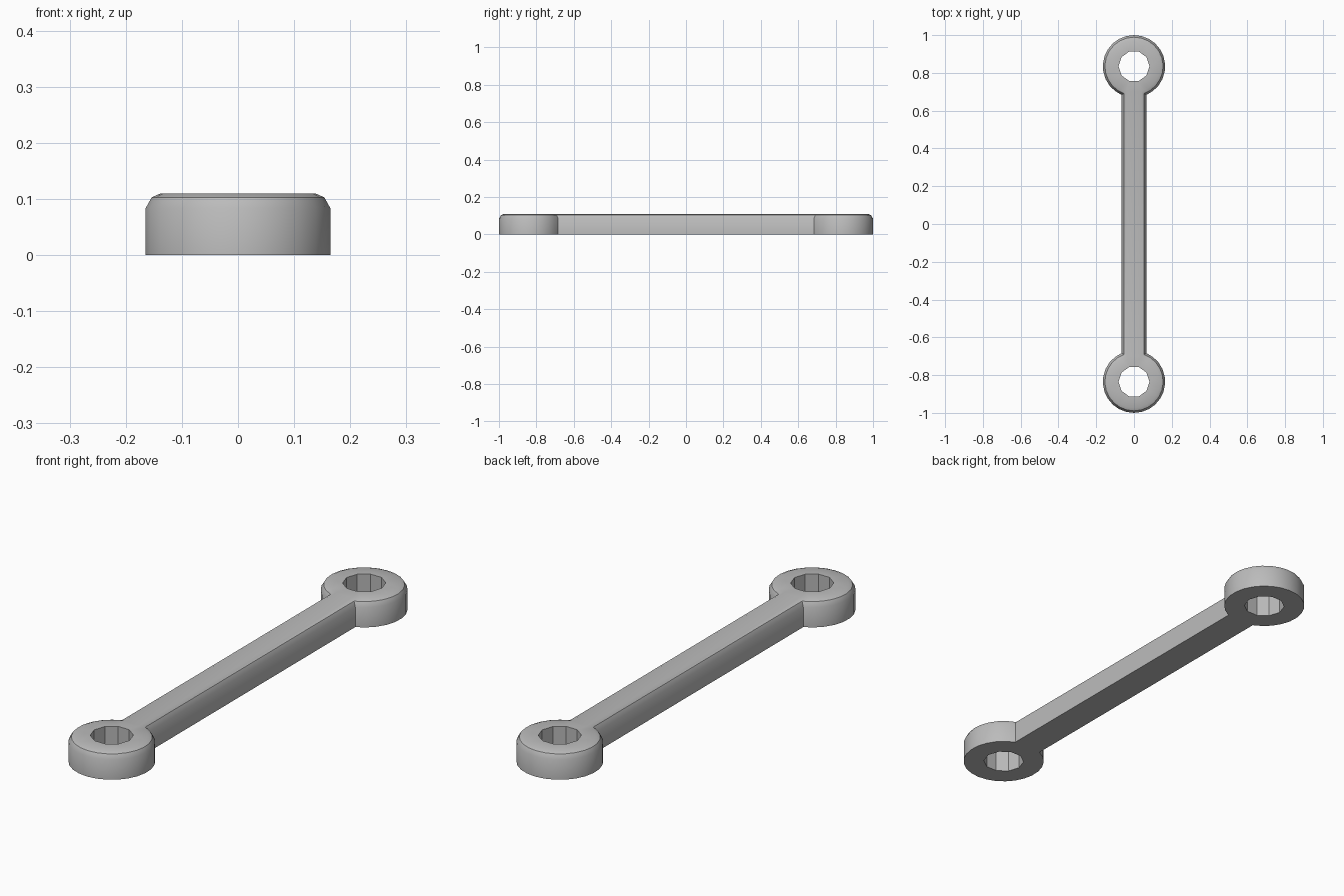
import bpy, bmesh
from math import asin, cos, sin, pi, radians

if "Cube" in bpy.data.objects:
    bpy.data.objects.remove(bpy.data.objects["Cube"])

RING_Y, RING_R, BAR_W, HOLE_R, TOP = 0.835, 0.165, 0.065, 0.082, 0.11
ARC_STEPS, HOLE_SIDES = 22, 10
# (inset, height) of each layer, from the base up over the rounded top edge
LAYERS = [(0, 0), (0, 0.084), (0.011, 0.103), (0.027, TOP)]

bm = bmesh.new()


def outline(inset, z):
    """Two ring arcs joined by the straight bar."""
    r, w = RING_R - inset, BAR_W - inset
    gap = asin(w / r)
    verts = []
    for side in (1, -1):
        for i in range(ARC_STEPS + 1):
            a = -pi / 2 + gap + (2 * pi - 2 * gap) * i / ARC_STEPS
            verts.append(bm.verts.new((side * r * cos(a),
                                       side * (RING_Y + r * sin(a)), z)))
    return verts


def hole(side, z):
    return [bm.verts.new((HOLE_R * cos(2 * pi * i / HOLE_SIDES),
                          side * RING_Y + HOLE_R * sin(2 * pi * i / HOLE_SIDES), z))
            for i in range(HOLE_SIDES)]


def bridge(low, high):
    n = len(low)
    for i in range(n):
        j = (i + 1) % n
        bm.faces.new((low[i], low[j], high[j], high[i]))


def cap(loops):
    """Fill the flat face between the outline and both holes."""
    edges = [bm.edges.get((l[i - 1], l[i])) for l in loops for i in range(len(l))]
    bmesh.ops.triangle_fill(bm, use_beauty=True, edges=edges)


# Outer wall and rounded top edge
rims = [outline(*layer) for layer in LAYERS]
for low, high in zip(rims, rims[1:]):
    bridge(low, high)

# Faceted through holes
bottoms = [hole(s, 0) for s in (1, -1)]
tops = [hole(s, TOP) for s in (1, -1)]
for low, high in zip(bottoms, tops):
    bridge(low, high)

# Flat bottom and top
cap([rims[0]] + bottoms)
cap([rims[-1]] + tops)
bmesh.ops.recalc_face_normals(bm, faces=bm.faces)

mesh = bpy.data.meshes.new("link_bar")
bm.to_mesh(mesh)
bm.free()
link = bpy.data.objects.new("link_bar", mesh)
bpy.context.collection.objects.link(link)

# Plain grey material
grey = bpy.data.materials.new("plain grey")
grey.use_nodes = True
colour = (0.5, 0.5, 0.5, 1)
grey.diffuse_color = colour
grey.node_tree.nodes["Principled BSDF"].inputs["Base Color"].default_value = colour
mesh.materials.append(grey)

# Smooth outer walls, crisp holes
bpy.ops.object.select_all(action="DESELECT")
link.select_set(True)
bpy.context.view_layer.objects.active = link
bpy.ops.object.shade_smooth_by_angle(angle=radians(34))
for face in mesh.polygons:
    c = face.center
    if (c.x ** 2 + (abs(c.y) - RING_Y) ** 2) ** 0.5 < HOLE_R:
        face.use_smooth = False
